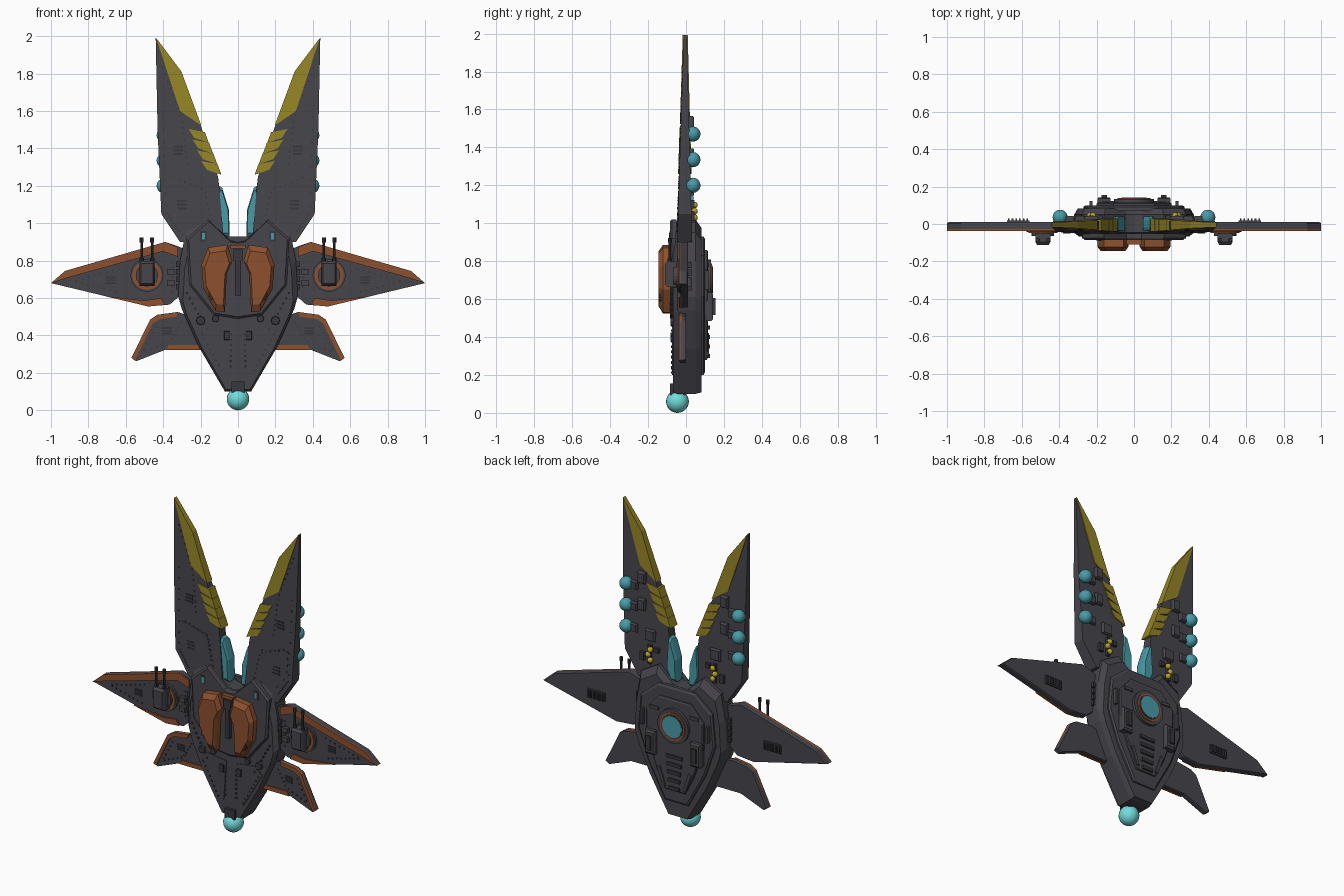
import bpy, bmesh, math
from mathutils import Matrix, Vector


def material(name, r, g, b):
    m = bpy.data.materials.new(name)
    m.diffuse_color = (r, g, b, 1)
    return m


GREY = material("dark_hull_grey", 0.062, 0.059, 0.070)
DARK = material("darker_grey", 0.04, 0.038, 0.046)
ORANGE = material("rust_orange", 0.27, 0.082, 0.028)
YELLOW = material("mustard_yellow", 0.30, 0.235, 0.018)
GOLD = material("bright_gold", 0.50, 0.36, 0.02)
CYAN = material("teal_glass", 0.065, 0.33, 0.39)
GLOW = material("pale_cyan_light", 0.17, 0.72, 0.72)


def finish(name, bm, mat, smooth=False):
    bmesh.ops.recalc_face_normals(bm, faces=bm.faces)
    me = bpy.data.meshes.new(name)
    bm.to_mesh(me)
    bm.free()
    me.materials.append(mat)
    if smooth:
        for p in me.polygons:
            p.use_smooth = True
    ob = bpy.data.objects.new(name, me)
    bpy.context.collection.objects.link(ob)
    return ob


def loft(name, polys, layers, mat, mirror=True, c=None):
    """Stack xz outlines along y. layers = (y or y(z), scale about c)."""
    bm = bmesh.new()
    for pts in polys:
        cx, cz = c or (sum(p[0] for p in pts) / len(pts), sum(p[1] for p in pts) / len(pts))
        for sgn in ((1, -1) if mirror else (1,)):
            rings = []
            for y, s in layers:
                rings.append([bm.verts.new((sgn * (cx + (x - cx) * s), y(z) if callable(y) else y,
                                            cz + (z - cz) * s)) for x, z in pts])
            bm.faces.new(rings[0])
            bm.faces.new(rings[-1])
            for a, b in zip(rings, rings[1:]):
                for i in range(len(pts)):
                    j = (i + 1) % len(pts)
                    bm.faces.new((a[i], a[j], b[j], b[i]))
    return finish(name, bm, mat)


def full(half):
    return half + [(-x, z) for x, z in reversed(half) if x]


def rect(x, z, w, h):
    return [(x - w / 2, z - h / 2), (x + w / 2, z - h / 2), (x + w / 2, z + h / 2), (x - w / 2, z + h / 2)]


def disc(x, z, r, n=24):
    return [(x + r * math.cos(2 * math.pi * i / n), z + r * math.sin(2 * math.pi * i / n)) for i in range(n)]


def balls(name, centres, r, mat, mirror=True):
    bm = bmesh.new()
    for x, y, z in centres:
        for s in ((1, -1) if mirror else (1,)):
            bmesh.ops.create_uvsphere(bm, u_segments=24, v_segments=14, radius=r,
                                      matrix=Matrix.Translation((s * x, y, z)))
    return finish(name, bm, mat, True)


def dots(path, n, r=0.006):
    out = []
    for a, b in zip(path, path[1:]):
        for i in range(n):
            p = Vector(a).lerp(Vector(b), (i + 0.5) / n)
            out.append(disc(p.x, p.y, r, 6))
    return out


# Main hull, chamfered front and back
hull = full([(0, 0.9), (0.04, 0.91), (0.16, 1.02), (0.28, 0.95), (0.31, 0.8), (0.32, 0.61),
             (0.30, 0.54), (0.21, 0.34), (0.07, 0.10)])
loft("hull", [hull], [(-0.068, 0.92), (-0.045, 1), (0.05, 1), (0.083, 0.94)], GREY, False, (0, 0.25))

# Raised front collar and nose panels
collar = full([(0, 0.9), (0.04, 0.905), (0.16, 1.02), (0.275, 0.92), (0.26, 0.67), (0.13, 0.51), (0, 0.49)])
loft("front_collar", [collar], [(-0.05, 1), (-0.075, 1), (-0.085, 0.96)], GREY, False, (0, 0.75))
loft("nose_panels", [[(0.03, 0.45), (0.17, 0.47), (0.22, 0.42), (0.09, 0.2), (0.05, 0.2)]],
     [(-0.06, 1), (-0.073, 1)], GREY)
loft("nose_pads", [disc(0.2, 0.48, 0.025, 8), disc(0.12, 0.49, 0.02, 8), rect(0.06, 0.4, 0.03, 0.05)],
     [(-0.06, 1), (-0.082, 0.9)], DARK)
loft("hull_rivets", dots([(0.2, 0.42), (0.08, 0.2)], 8) + dots([(0.04, 0.42), (0.04, 0.22)], 7)
     + dots([(0.28, 0.64), (0.16, 0.42)], 8), [(-0.06, 1), (-0.078, 1)], DARK)
loft("collar_lights", [rect(0.185, 0.93, 0.015, 0.035)], [(-0.08, 1), (-0.09, 1)], CYAN)
loft("collar_light_frames", [rect(0.185, 0.93, 0.035, 0.055)], [(-0.08, 1), (-0.087, 1)], DARK)
loft("hull_side_blocks", [rect(0.318, z, 0.025, 0.03) for z in (0.66, 0.7, 0.74, 0.78)],
     [(-0.04, 1), (0.03, 1)], DARK)

# Twin front armour domes and the spine between them
dome = [(0.055, 0.885), (0.16, 0.87), (0.195, 0.78), (0.185, 0.65), (0.12, 0.53), (0.07, 0.525),
        (0.06, 0.73), (0.03, 0.8)]
loft("front_domes", [dome], [(-0.07, 1), (-0.122, 1), (-0.145, 0.8)], ORANGE)
loft("dome_bridge", [rect(0, 0.875, 0.08, 0.02)], [(-0.07, 1), (-0.11, 1)], ORANGE, False)
loft("front_spine", [rect(0, 0.71, 0.03, 0.19), rect(0, 0.83, 0.05, 0.06)],
     [(-0.07, 1), (-0.11, 1)], DARK, False)
loft("dome_bolts", dots([(0.15, 0.6), (0.085, 0.555)], 4, 0.005) + [rect(0.15, 0.62, 0.012, 0.03)],
     [(-0.11, 1), (-0.142, 1)], DARK)

# Nose light and its bracket
loft("nose_bracket", [rect(0, 0.125, 0.07, 0.06)], [(-0.085, 1), (0.0, 1)], DARK, False)
balls("nose_light", [(0, -0.045, 0.06)], 0.06, GLOW, False)

# Stepped back armour
back = full([(0, 0.93), (0.13, 0.93), (0.25, 0.83), (0.27, 0.62), (0.2, 0.42), (0.08, 0.2), (0, 0.2)])
loft("back_armour", [back], [(0.07, 1), (0.092, 1), (0.1, 0.96)], GREY, False, (0, 0.6))
inner = full([(0, 0.86), (0.11, 0.86), (0.2, 0.76), (0.2, 0.6), (0.13, 0.4), (0.07, 0.28), (0, 0.28)])
loft("back_inner_armour", [inner], [(0.09, 1), (0.11, 1), (0.115, 0.97)], GREY, False, (0, 0.6))

# Round reactor window on the back
for nm, r, y, m in (("reactor_collar", 0.108, 0.133, GREY), ("reactor_ring", 0.088, 0.138, ORANGE),
                    ("reactor_inner_ring", 0.076, 0.14, DARK), ("reactor_window", 0.068, 0.143, CYAN)):
    loft(nm, [disc(0, 0.70, r, 32)], [(0.1, 1), (y, 1)], m, False)

# Back boxes, vents and ribs
loft("back_boxes", [rect(0.16, 0.56, 0.07, 0.15)], [(0.1, 1), (0.135, 1), (0.143, 0.85)], GREY)
loft("back_box_caps", [rect(0.16, 0.56, 0.03, 0.09)], [(0.13, 1), (0.155, 1)], DARK)
loft("back_vents", [rect(0, z, w, 0.022) for z, w in ((0.5, 0.12), (0.45, 0.11), (0.4, 0.1), (0.35, 0.09), (0.3, 0.08))],
     [(0.1, 1), (0.126, 0.9)], DARK, False)
loft("back_ribs", [[(0.1, 0.42), (0.12, 0.41), (0.08, 0.3), (0.06, 0.3)], rect(0.14, 0.78, 0.06, 0.02),
                   rect(0.23, 0.7, 0.015, 0.1)], [(0.09, 1), (0.122, 1)], GREY)


# Tall upright blades, thinner toward the tip
def front_y(off=0.0):
    return lambda z: -0.044 + 0.032 * (z - 1) - off


def back_y(off=0.0):
    return lambda z: 0.030 - 0.026 * (z - 1) + off


blade = [(0.44, 1.99), (0.305, 1.81), (0.2, 1.525), (0.107, 1.25), (0.1, 1.19), (0.075, 0.9),
         (0.31, 0.9), (0.41, 1.05), (0.43, 1.5)]
loft("tall_blades", [blade], [(front_y(), 1), (back_y(), 1)], GREY)
loft("blade_tips", [[(0.438, 1.992), (0.303, 1.812), (0.196, 1.522), (0.31, 1.6)]],
     [(front_y(0.005), 1), (back_y(0.005), 1)], YELLOW)
steps = []
for i in range(4):
    x, z = 0.19 - 0.0225 * i, 1.5 - 0.057 * i
    steps.append([(x - 0.013, z - 0.013), (x - 0.034, z - 0.07), (x + 0.044, z - 0.043), (x + 0.075, z + 0.004)])
loft("blade_steps", steps, [(front_y(0.006), 1), (back_y(0.006), 1)], YELLOW)
loft("blade_glass", [[(0.1, 1.2), (0.085, 1.19), (0.048, 1.07), (0.045, 0.93), (0.08, 0.93), (0.112, 1.0)]],
     [(-0.035, 0.85), (-0.02, 1), (0.02, 1), (0.04, 0.85)], CYAN)
loft("blade_front_vents", [rect(0.32, z, 0.05, 0.011) for z in (1.37, 1.39, 1.41)]
     + [rect(0.3, z, 0.05, 0.011) for z in (1.08, 1.1, 1.12)], [(0, 1), (front_y(0.005), 1)], DARK)
loft("blade_rivets", dots([(0.41, 1.85), (0.3, 1.56), (0.27, 1.3)], 8, 0.005)
     + dots([(0.40, 1.6), (0.385, 1.06), (0.31, 0.95)], 8, 0.005)
     + dots([(0.36, 1.25), (0.18, 1.18), (0.14, 1.0)], 6, 0.005), [(0, 1), (front_y(0.004), 1)], DARK)
loft("blade_panels", [[(0.38, 1.24), (0.19, 1.2), (0.16, 1.04), (0.29, 0.98), (0.37, 1.08)]],
     [(0, 1), (front_y(0.002), 1)], GREY)

# Glass orbs with mounting blocks behind the blades
balls("blade_orbs", [(0.395, 0.036, z) for z in (1.2, 1.335, 1.47)], 0.04, CYAN)
loft("orb_mounts", [rect(0.35, z, 0.06, 0.05) for z in (1.2, 1.335, 1.47)]
     + [rect(0.29, z, 0.05, 0.07) for z in (1.36, 1.53)] + [rect(0.23, 1.18, 0.07, 0.07)],
     [(0, 1), (0.035, 1), (0.043, 0.85)], GREY)
balls("gold_beads", [(0.22 + 0.015 * (i % 2), 0.045, 1.03 + 0.033 * i) for i in range(3)], 0.017, GOLD)
loft("bead_rails", [rect(0.228, 1.063, 0.02, 0.12), rect(0.18, 1.1, 0.03, 0.03), rect(0.28, 1.04, 0.03, 0.05)],
     [(0, 1), (0.046, 1)], DARK)

# Side wings with orange front edging
wing = [(0.28, 0.86), (0.33, 0.88), (0.39, 0.90), (0.925, 0.745), (1.0, 0.68), (0.48, 0.555),
        (0.365, 0.565), (0.28, 0.64)]
loft("side_wings", [wing], [(-0.028, 1), (0.004, 1), (0.011, 0.98)], GREY)
loft("wing_edging", [[(0.32, 0.872), (0.39, 0.90), (0.925, 0.745), (1.0, 0.68), (0.9, 0.712), (0.40, 0.85),
                      (0.32, 0.82)],
                     [(0.71, 0.61), (0.48, 0.555), (0.39, 0.563), (0.41, 0.6), (0.5, 0.587)]],
     [(-0.02, 1), (-0.037, 1)], ORANGE)
loft("wing_back_vents", [rect(0.62, 0.69, 0.12, 0.055)], [(0.0, 1), (0.02, 1)], GREY)
loft("wing_vent_slats", [rect(0.57 + 0.02 * i, 0.69, 0.009, 0.045) for i in range(6)],
     [(0.0, 1), (0.03, 1)], DARK)
loft("wing_front_vents", [rect(0.68, z, 0.05, 0.01) for z in (0.68, 0.695, 0.71)]
     + dots([(0.62, 0.76), (0.88, 0.69), (0.64, 0.63)], 8, 0.005)
     + dots([(0.35, 0.8), (0.35, 0.62)], 7, 0.005), [(-0.02, 1), (-0.034, 1)], DARK)
loft("wing_root_blocks", [rect(0.36, z, 0.04, 0.03) for z in (0.68, 0.74)], [(-0.02, 1), (-0.05, 1)], GREY)

# Twin-barrel turrets
tx, tz = 0.487, 0.722
loft("turret_base", [disc(tx, tz, 0.088)], [(-0.02, 1), (-0.042, 1)], GREY)
loft("turret_ring", [disc(tx, tz, 0.078)], [(-0.03, 1), (-0.048, 1)], ORANGE)
loft("turret_drum", [disc(tx, tz, 0.06)], [(-0.03, 1), (-0.065, 1)], GREY)
loft("turret_box", [rect(tx, 0.732, 0.08, 0.135)], [(-0.05, 1), (-0.095, 1), (-0.112, 0.8)], GREY)
bm = bmesh.new()
for sgn in (1, -1):
    for dx in (-0.028, 0.028):
        for z, h, r in ((0.85, 0.13, 0.007), (0.91, 0.025, 0.011), (0.80, 0.03, 0.012)):
            bmesh.ops.create_cone(bm, cap_ends=True, segments=10, radius1=r, radius2=r, depth=h,
                                  matrix=Matrix.Translation((sgn * (tx + dx), -0.085, z)))
finish("turret_barrels", bm, DARK)

# Lower fins with orange front edging
fin = [(0.25, 0.50), (0.32, 0.525), (0.43, 0.51), (0.47, 0.485), (0.57, 0.28), (0.545, 0.262),
       (0.385, 0.325), (0.18, 0.325)]
loft("lower_fins", [fin], [(-0.03, 1), (-0.008, 1), (0.0, 0.97)], GREY)
loft("fin_edging", [[(0.32, 0.526), (0.43, 0.511), (0.47, 0.485), (0.57, 0.28), (0.55, 0.27), (0.455, 0.465),
                     (0.42, 0.487), (0.33, 0.5)],
                    [(0.385, 0.323), (0.2, 0.323), (0.2, 0.35), (0.37, 0.35)]],
     [(-0.02, 1), (-0.038, 1)], ORANGE)
loft("fin_vents", [rect(0.38, z, 0.05, 0.01) for z in (0.41, 0.425, 0.44)]
     + dots([(0.43, 0.46), (0.51, 0.31), (0.36, 0.37), (0.3, 0.48)], 5, 0.005),
     [(-0.02, 1), (-0.036, 1)], DARK)
